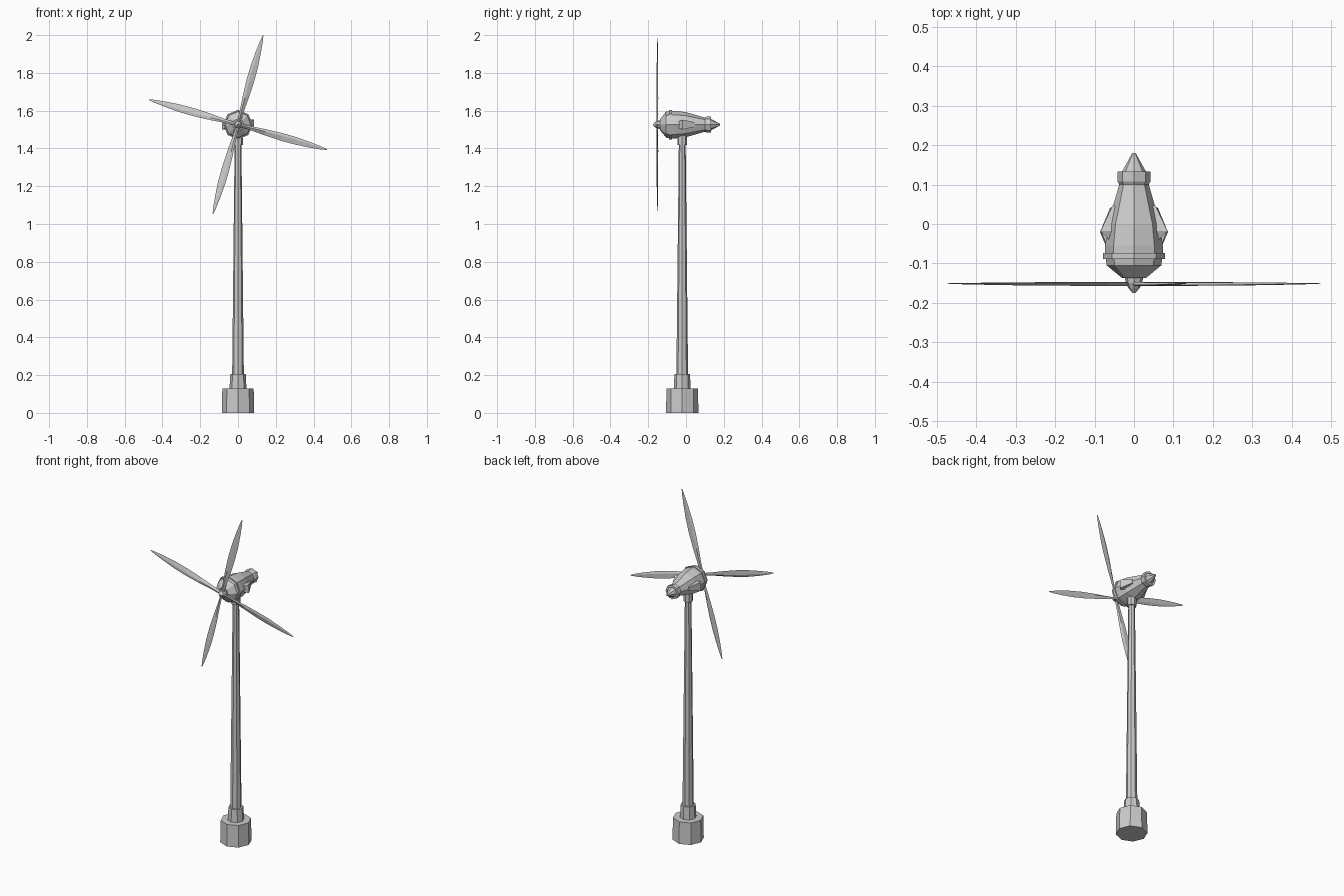
import bpy
from math import sin, cos, pi, radians
from mathutils import Vector, Matrix

if "Cube" in bpy.data.objects:
    bpy.data.objects.remove(bpy.data.objects["Cube"])

HUB_Z = 1.526
TOWER_Y = -0.02


def loft(name, rings):
    """Skin a list of equal-length point rings and cap both ends."""
    n = len(rings[0])
    verts = [p for ring in rings for p in ring]
    faces = [(i * n + j, i * n + (j + 1) % n, (i + 1) * n + (j + 1) % n, (i + 1) * n + j)
             for i in range(len(rings) - 1) for j in range(n)]
    faces += [tuple(reversed(range(n))), tuple(range(len(verts) - n, len(verts)))]
    mesh = bpy.data.meshes.new(name)
    mesh.from_pydata(verts, [], faces)
    obj = bpy.data.objects.new(name, mesh)
    bpy.context.collection.objects.link(obj)
    return obj


def turned_z(name, profile, sides=8):
    """Upright turned part from (radius, z) pairs."""
    return loft(name, [[(r * cos(2 * pi * k / sides), TOWER_Y + r * sin(2 * pi * k / sides), z)
                        for k in range(sides)] for r, z in profile])


def turned_y(name, profile, sides=8):
    """Part turned about the rotor axis from (radius, y) pairs."""
    return loft(name, [[(r * sin(2 * pi * k / sides), y, HUB_Z + r * cos(2 * pi * k / sides))
                        for k in range(sides)] for r, y in profile])


# Base, collar, tower and bearing
turned_z("base", [(0.086, 0), (0.083, 0.13)])
turned_z("base_collar", [(0.045, 0.128), (0.041, 0.205)])
turned_z("tower", [(0.031, 0.2), (0.018, 1.43)])
turned_z("yaw_bearing", [(0.026, 1.418), (0.026, 1.48)])

# Nacelle body, bands and tail cone
turned_y("nacelle", [(0.03, -0.137), (0.069, -0.105), (0.073, -0.08), (0.073, -0.055),
                     (0.066, 0.0), (0.036, 0.105), (0.036, 0.13)])
turned_y("front_band", [(0.078, -0.089), (0.078, -0.073)])
turned_y("rear_band", [(0.037, 0.1), (0.042, 0.108), (0.042, 0.133)])
turned_y("tail_cone", [(0.032, 0.13), (0.004, 0.18)])

# Faceted side pods
for side, label in ((-1, "left"), (1, "right")):
    path = [(0.05, -0.053, 0.012), (0.085, -0.018, 0.026), (0.075, 0.045, 0.016)]
    path[2] = (0.054, 0.047, 0.012)
    rings = []
    for x, y, h in path:
        ring = [(side * x, y, HUB_Z + h), (side * x, y, HUB_Z - h),
                (side * 0.04, y, HUB_Z - h), (side * 0.04, y, HUB_Z + h)]
        rings.append(ring if side < 0 else ring[::-1])
    loft(label + "_pod", rings)

# Spinner
turned_y("spinner", [(0.003, -0.175), (0.014, -0.163), (0.021, -0.149),
                     (0.023, -0.138), (0.023, -0.13)])

# Blades: (distance, half chord, half thickness, twist in degrees)
stations = [(0.012, 0.009, 0.005, 24), (0.07, 0.011, 0.005, 20), (0.15, 0.017, 0.0045, 14),
            (0.24, 0.021, 0.004, 10), (0.32, 0.02, 0.0035, 7), (0.4, 0.014, 0.0025, 5),
            (0.455, 0.008, 0.0015, 3), (0.49, 0.002, 0.0008, 2)]
for b in range(4):
    place = (Matrix.Translation((0, -0.151, HUB_Z))
             @ Matrix.Rotation(radians(15.7 + 90 * b), 4, 'Y'))
    rings = []
    for dist, c, t, twist in stations:
        turn = Matrix.Rotation(radians(twist), 4, 'Z')
        section = [(-c, 0), (-0.3 * c, -t), (c, 0), (-0.3 * c, t)]
        rings.append([place @ (turn @ Vector((x, y, dist))) for x, y in section])
    loft("blade_%d" % (b + 1), rings)
